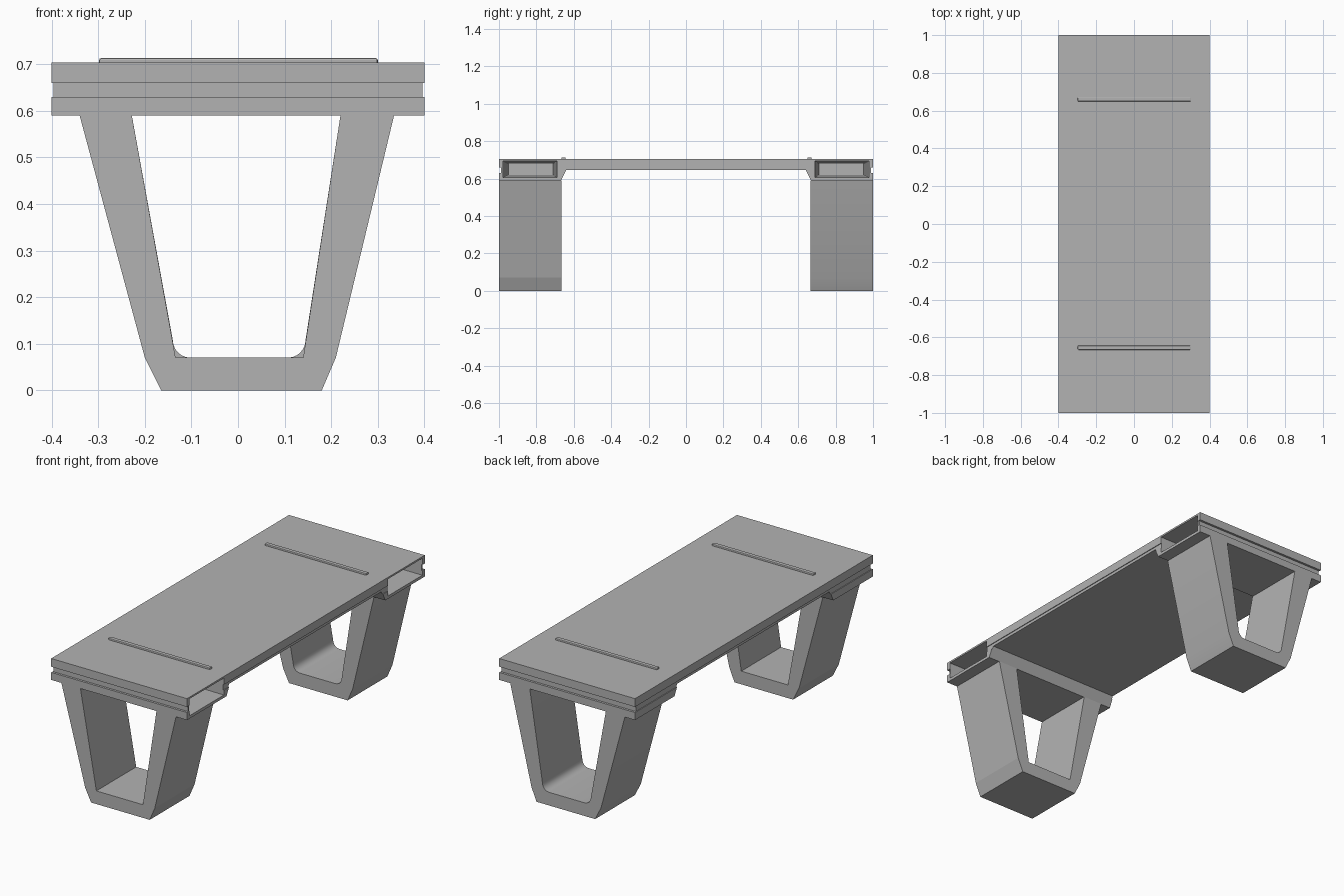
import bpy, bmesh, math

cube = bpy.data.objects.get("Cube")
if cube:
    bpy.data.objects.remove(cube, do_unlink=True)

grey = bpy.data.materials.new("plain grey")
grey.use_nodes = True
grey.diffuse_color = (0.45, 0.45, 0.45, 1)
grey.node_tree.nodes["Principled BSDF"].inputs["Base Color"].default_value = grey.diffuse_color


def loft(name, ring_a, ring_b):
    """Closed solid between two matching outlines."""
    bm = bmesh.new()
    a = [bm.verts.new(p) for p in ring_a]
    b = [bm.verts.new(p) for p in ring_b]
    bm.faces.new(a)
    bm.faces.new(b[::-1])
    n = len(a)
    for i in range(n):
        j = (i + 1) % n
        bm.faces.new((a[i], b[i], b[j], a[j]))
    bmesh.ops.recalc_face_normals(bm, faces=bm.faces)
    mesh = bpy.data.meshes.new(name)
    bm.to_mesh(mesh)
    bm.free()
    mesh.materials.append(grey)
    obj = bpy.data.objects.new(name, mesh)
    bpy.context.collection.objects.link(obj)
    return obj


def rect(x, y0, y1, z0, z1):
    return [(x, y0, z0), (x, y1, z0), (x, y1, z1), (x, y0, z1)]


def box(name, x0, x1, y0, y1, z0, z1):
    return loft(name, rect(x0, y0, y1, z0, z1), rect(x1, y0, y1, z0, z1))


def cut(obj, cutter):
    mod = obj.modifiers.new("cut", 'BOOLEAN')
    mod.operation = 'DIFFERENCE'
    mod.solver = 'EXACT'
    mod.object = cutter
    bpy.context.view_layer.objects.active = obj
    bpy.ops.object.modifier_apply(modifier=mod.name)
    bpy.data.objects.remove(cutter, do_unlink=True)


# Tabletop: thin middle, thick ends joined by a slope
TOP, THIN, LOW = 0.704, 0.645, 0.59
half = [(1, TOP), (1, LOW), (0.668, LOW), (0.64, THIN)]
outline = half + [(-y, z) for y, z in reversed(half)]
top = loft("tabletop", [(-0.4, y, z) for y, z in outline],
           [(0.4, y, z) for y, z in outline])

# Open compartments in the thick ends, slightly tapered inwards
for s in (-1, 1):
    cut(top, loft("compartment_cutter",
                  rect(0.41, s * 0.69, s * 0.98, 0.605, 0.695),
                  rect(-0.3, s * 0.71, s * 0.95, 0.62, 0.68)))

# Shallow groove around the edge
for s in (-1, 1):
    cut(top, box("end_groove_cutter", -0.5, 0.5, s * 0.988, s * 1.1, 0.63, 0.66))
    cut(top, box("side_groove_cutter", s * 0.396, s * 0.5, -1.1, 1.1, 0.63, 0.66))


# Legs: tapered open loops
def leg(name, y0, y1, corners):
    profile = [(-0.34, LOW), (-0.20, 0.07), (-0.165, 0), (0.18, 0), (0.21, 0.07),
               (0.335, LOW), (0.22, LOW)] + corners + [(-0.228, LOW)]
    return loft(name, [(x, y0, z) for x, z in profile], [(x, y1, z) for x, z in profile])


def fillet(x, side, r=0.038, steps=6):
    pts = []
    for i in range(steps + 1):
        a = math.pi / 2 * i / steps
        pts.append((x - side * r * (1 - math.cos(a)), 0.07 + r * (1 - math.sin(a))))
    return pts


leg("front_leg", -1, -0.665, [(0.14, 0.07), (-0.134, 0.07)])
back = leg("back_leg", 0.665, 1, fillet(0.145, 1) + fillet(-0.14, -1)[::-1])
bpy.context.view_layer.objects.active = back
back.select_set(True)
bpy.ops.object.shade_smooth_by_angle(angle=math.radians(25))

# Thin raised strips on the top
for name, y in (("front_strip", -0.655), ("back_strip", 0.66)):
    strip = box(name, -0.298, 0.3, y - 0.011, y + 0.011, TOP - 0.004, 0.713)
    bevel = strip.modifiers.new("soft edge", 'BEVEL')
    bevel.width = 0.004
    bevel.segments = 2
